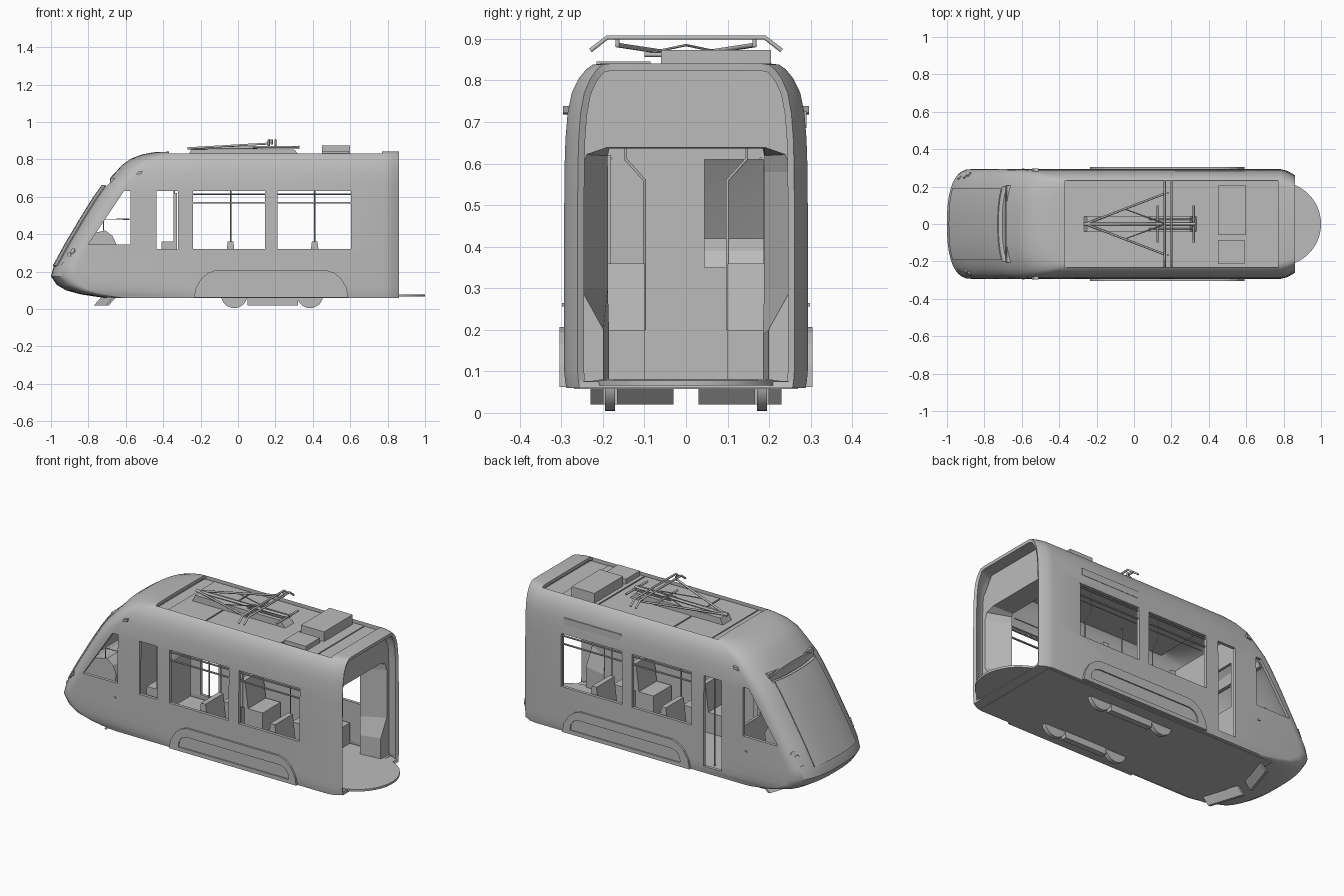
import bpy, bmesh, math
from mathutils import Vector

cube = bpy.data.objects.get("Cube")
if cube:
    bpy.data.objects.remove(cube, do_unlink=True)

grey = bpy.data.materials.new("plain_grey")
grey.use_nodes = True
grey.diffuse_color = (0.5, 0.5, 0.5, 1)
grey.node_tree.nodes["Principled BSDF"].inputs["Base Color"].default_value = (0.5, 0.5, 0.5, 1)


def make(name, verts, faces):
    mesh = bpy.data.meshes.new(name)
    mesh.from_pydata(verts, [], faces)
    bm = bmesh.new()
    bm.from_mesh(mesh)
    bmesh.ops.recalc_face_normals(bm, faces=bm.faces)
    bm.to_mesh(mesh)
    bm.free()
    mesh.materials.append(grey)
    ob = bpy.data.objects.new(name, mesh)
    bpy.context.collection.objects.link(ob)
    return ob


def smooth_shade(ob):
    bpy.ops.object.select_all(action='DESELECT')
    ob.select_set(True)
    bpy.context.view_layer.objects.active = ob
    bpy.ops.object.shade_smooth_by_angle(angle=math.radians(32))


def prism(name, outline, y0, y1):
    """Extrude an x-z outline along y."""
    n = len(outline)
    verts = [(x, y, z) for y in (y0, y1) for x, z in outline]
    faces = [range(n), range(n, 2 * n)]
    faces += [(i, (i + 1) % n, n + (i + 1) % n, n + i) for i in range(n)]
    return make(name, verts, [tuple(f) for f in faces])


def box(name, x, y, z):
    return prism(name, [(x[0], z[0]), (x[1], z[0]), (x[1], z[1]), (x[0], z[1])], *y)


def tube(name, points, r):
    curve = bpy.data.curves.new(name, 'CURVE')
    curve.dimensions = '3D'
    curve.bevel_depth = r
    curve.bevel_resolution = 1
    curve.use_fill_caps = True
    line = curve.splines.new('POLY')
    line.points.add(len(points) - 1)
    for p, co in zip(line.points, points):
        p.co = (*co, 1)
    curve.materials.append(grey)
    bpy.context.collection.objects.link(bpy.data.objects.new(name, curve))


def disc(name, centre, r, depth, axis):
    bpy.ops.mesh.primitive_cylinder_add(vertices=48, radius=r, depth=depth, location=centre)
    ob = bpy.context.object
    ob.name = name
    ob.rotation_euler = Vector((0, 0, 1)).rotation_difference(Vector(axis)).to_euler()
    ob.data.materials.append(grey)
    smooth_shade(ob)


def apply_modifier(ob, kind, **settings):
    mod = ob.modifiers.new(kind.title(), kind)
    for key, value in settings.items():
        setattr(mod, key, value)
    bpy.context.view_layer.objects.active = ob
    bpy.ops.object.modifier_apply(modifier=mod.name)


def cut(ob, cutter):
    apply_modifier(ob, 'BOOLEAN', operation='DIFFERENCE', solver='EXACT', object=cutter)
    bpy.data.objects.remove(cutter, do_unlink=True)


# Body shell: horizontal slices of (height, nose position, half width)
SLICES = [(0.06, -0.72, .288), (0.078, -0.84, .291), (0.10, -0.92, .293), (0.13, -0.97, .293),
          (0.175, -1.0, .293), (0.23, -0.985, .293), (0.345, -0.922, .293), (0.5, -0.83, .293),
          (0.6, -0.767, .292), (0.66, -0.724, .29), (0.72, -0.665, .285), (0.77, -0.62, .275),
          (0.805, -0.57, .258), (0.827, -0.51, .24), (0.838, -0.45, .224), (0.841, -0.38, .2)]
STEPS = 10


def nose_half(nose, w, count=STEPS):
    pts = []
    for i in range(count + 1):
        t = i / STEPS * math.pi / 2
        pts.append((nose + 0.13 * (1 - max(math.cos(t), 0) ** 0.8), w * math.sin(t) ** 0.8))
    return pts


def loft(name, rows, cap=False):
    n = len(rows[0])
    verts = [p for row in rows for p in row]
    faces = [(r * n + i, r * n + i + 1, (r + 1) * n + i + 1, (r + 1) * n + i)
             for r in range(len(rows) - 1) for i in range(n - 1)]
    if cap:
        faces += [tuple(range(n)), tuple(range(len(verts) - n, len(verts)))]
    return make(name, verts, faces)


rows = []
for z, nose, w in SLICES:
    half = nose_half(nose, w) + [(-0.2, w), (0.3, w), (0.785, w), (0.82, w * .97), (0.86, w * .89)]
    rows.append([(x, -y, z) for x, y in reversed(half[1:])] + [(x, y, z) for x, y in half])
body = loft("body_shell", rows, cap=True)
apply_modifier(body, 'SOLIDIFY', thickness=0.018, offset=-1)

# Window, door and destination board openings
for x in ((-0.24, 0.145), (0.21, 0.605)):
    cut(body, box("cutter", x, (-0.5, 0.5), (0.32, 0.63)))
cut(body, box("cutter", (-0.435, -0.32), (-0.5, -0.2), (0.32, 0.63)))
cut(body, box("cutter", (-0.435, -0.32), (0.2, 0.5), (0.10, 0.63)))
cut(body, prism("cutter", [(-0.575, 0.63), (-0.575, 0.345), (-0.8, 0.345), (-0.77, 0.39),
                           (-0.61, 0.63)], -0.5, 0.5))
cut(body, box("cutter", (-0.8, -0.685), (-0.2, 0.2), (0.655, 0.7)))
# Sunken roof well between the side edges
cut(body, box("cutter", (-0.37, 0.77), (-0.232, 0.232), (0.802, 0.9)))
smooth_shade(body)
box("roof_deck", (-0.38, 0.78), (-0.236, 0.236), (0.798, 0.81))
prism("destination_board", [(-.69, .645), (-.67, .645), (-.66, .7), (-.68, .7)], -0.205, 0.205)

# Windscreen panel, slightly proud of the nose
rows = []
for z, nose, w in SLICES[5:10]:
    half = nose_half(nose - 0.003, w, 4)
    rows.append([(x, -y, z) for x, y in reversed(half[1:])] + [(x, y, z) for x, y in half])
screen = loft("windscreen", rows)
apply_modifier(screen, 'SOLIDIFY', thickness=0.006, offset=0)
smooth_shade(screen)

# Rear bulkhead whose opening funnels inward, gangway disc and interior floor
throat = [(.187, .08), (.187, .19), (.19, .3), (.19, .58), (.19, .62), (.185, .638)]
mouth = [(.2, .08), (.2, .2), (.255, .3), (.255, .58), (.24, .622), (.19, .64)]
outer = [(.274, .07), (.274, .2), (.274, .3), (.274, .58), (.268, .72), (.2, .826)]
rows = [[(x, s * y, z) for s, (y, z) in
         [(1, p) for p in ring] + [(-1, p) for p in reversed(ring)]]
        for x, ring in ((0.66, throat), (0.785, mouth), (0.785, outer))]
portal = loft("rear_portal", rows)
apply_modifier(portal, 'SOLIDIFY', thickness=0.004, offset=0)
disc("gangway_floor", (0.775, 0, 0.072), 0.225, 0.012, (0, 0, 1))
box("floor", (-0.7, 0.8), (-0.27, 0.27), (0.058, 0.077))

# Cab bulkhead with an opening, dashboard and driver seat
for y, z in (((-0.268, 0.045), (0.08, 0.76)), ((0.187, 0.268), (0.08, 0.76)),
             ((0.045, 0.187), (0.08, 0.35)), ((0.045, 0.187), (0.61, 0.76))):
    box("cab_bulkhead", (-0.51, -0.495), y, z)
prism("dashboard", [(-0.87, 0.1), (-0.68, 0.1), (-0.65, 0.345), (-0.67, 0.39), (-0.71, 0.42),
                    (-0.8, 0.4), (-0.87, 0.36)], -0.2, 0.2)
box("driver_seat", (-0.64, -0.56), (-0.07, 0.07), (0.08, 0.27))
tube("cab_rail", [(-0.72, -0.2, 0.42), (-0.72, -0.2, 0.48), (-0.58, -0.2, 0.48)], 0.003)

# Cabinet by the side window
box("cabinet", (-0.41, -0.325), (-0.26, -0.16), (0.2, 0.36))
box("cabinet_panel", (-0.345, -0.325), (-0.26, -0.18), (0.36, 0.62))
tube("door_pole", [(-0.34, 0.22, 0.08), (-0.34, 0.22, 0.7)], 0.004)

for s in (-1, 1):
    # Back-to-back seats with poles
    for x in (-0.04, 0.41):
        y = sorted((s * 0.1, s * 0.265))
        for d in (-1, 1):
            box("seat_base", sorted((x + d * 0.012, x + d * 0.13)), y, (0.08, 0.2))
            prism("seat_back", [(x, 0.2), (x + d * 0.035, 0.2), (x + d * 0.015, 0.36),
                                (x, 0.36)], *y)
        tube("grab_pole", [(x, s * 0.1, 0.2), (x, s * 0.1, 0.56), (x, s * 0.145, 0.61),
                           (x, s * 0.145, 0.79)], 0.004)
    tube("hand_rail", [(-0.3, s * 0.18, 0.612), (0.65, s * 0.18, 0.612)], 0.003)

    # Window transoms
    for x in ((-0.24, 0.145), (0.21, 0.605)):
        for z in (0.565, 0.612):
            box("window_transom", x, sorted((s * 0.277, s * 0.287)), (z, z + 0.006))

    # Wheel fairing with a recessed slot
    fairing = prism("wheel_fairing", [(-.235, .062), (-.225, .115), (-.195, .165), (-.16, .193),
                                      (-.12, .207), (.475, .207), (.515, .193), (.55, .165),
                                      (.58, .115), (.59, .062)], *sorted((s * 0.28, s * 0.304)))
    cut(fairing, prism("cutter", [(-.175, .085), (-.17, .12), (-.15, .145), (-.12, .155),
                                  (.485, .155), (.515, .145), (.535, .12), (.54, .085)],
                       *sorted((s * 0.297, s * 0.33))))

    # Wheels and the beam between them
    for x in (-0.02, 0.385):
        disc("wheel", (x, s * 0.183, 0.075), 0.07, 0.024, (0, 1, 0))
    box("bogie_beam", (0.05, 0.32), sorted((s * 0.165, s * 0.2)), (0.02, 0.06))

    # Angled track guard under the nose
    guard = [(-0.77, .03), (-0.755, .03), (-0.69, .23), (-0.705, .23)]
    make("track_guard", [(x + dx, s * y, z) for z, dx in ((0.02, 0), (0.075, 0.05))
                         for x, y in guard],
         [(0, 1, 2, 3), (4, 5, 6, 7)] + [(i, (i + 1) % 4, 4 + (i + 1) % 4, 4 + i)
                                         for i in range(4)])

    # Headlights, marker lamps and side cameras
    for x, y, z in ((-0.9, .254, .29), (-0.88, .264, .31), (-0.93, .248, .235)):
        disc("headlight", (x, s * y, z), 0.014, 0.012, (-0.7, s * 0.7, 0.25))
    box("marker_lamp", (-0.6, -0.585), sorted((s * 0.285, s * 0.298)), (0.256, 0.264))
    prism("side_camera", [(-.545, .718), (-.515, .722), (-.51, .738), (-.535, .734)],
          *sorted((s * 0.275, s * 0.296)))

    # Pantograph side arms and struts
    tube("pantograph_arm", [(-0.26, 0, 0.86), (0.17, s * 0.165, 0.885)], 0.006)
    tube("pantograph_strut", [(-0.05, s * 0.08, 0.868), (0.17, 0, 0.885)], 0.003)
    tube("collector_post", [(0.18, s * 0.165, 0.88), (0.18, s * 0.165, 0.905)], 0.006)

# Side vent plate above the rear window
box("vent_plate", (0.22, 0.59), (0.27, 0.29), (0.685, 0.725))

# Roof panels and equipment boxes standing in the well
for x in ((-0.31, -0.07), (-0.062, 0.42), (0.428, 0.66)):
    box("roof_panel", x, (-0.225, 0.225), (0.808, 0.816))
box("roof_box_large", (0.45, 0.6), (-0.06, 0.205), (0.81, 0.873))
box("roof_box_small", (0.45, 0.59), (-0.215, -0.085), (0.81, 0.845))

# Pantograph base, centre arm, cross bars and collectors
prism("pantograph_base", [(-.27, .81), (-.25, .853), (.3, .853), (.34, .81)], -0.04, 0.04)
tube("pantograph_centre", [(-0.27, 0, 0.86), (0.33, 0, 0.866)], 0.008)
for x in (0.125, 0.32):
    tube("pantograph_cross_bar", [(x, -0.1, 0.862), (x, 0.1, 0.862)], 0.006)
for y in (-0.025, 0.025):
    tube("pantograph_rod", [(0.08, y, 0.862), (0.33, y, 0.862)], 0.004)
for x in (0.165, 0.2):
    tube("collector_bar", [(x, -0.23, 0.872), (x, -0.19, 0.903), (x, 0.19, 0.903),
                           (x, 0.23, 0.872)], 0.006)
